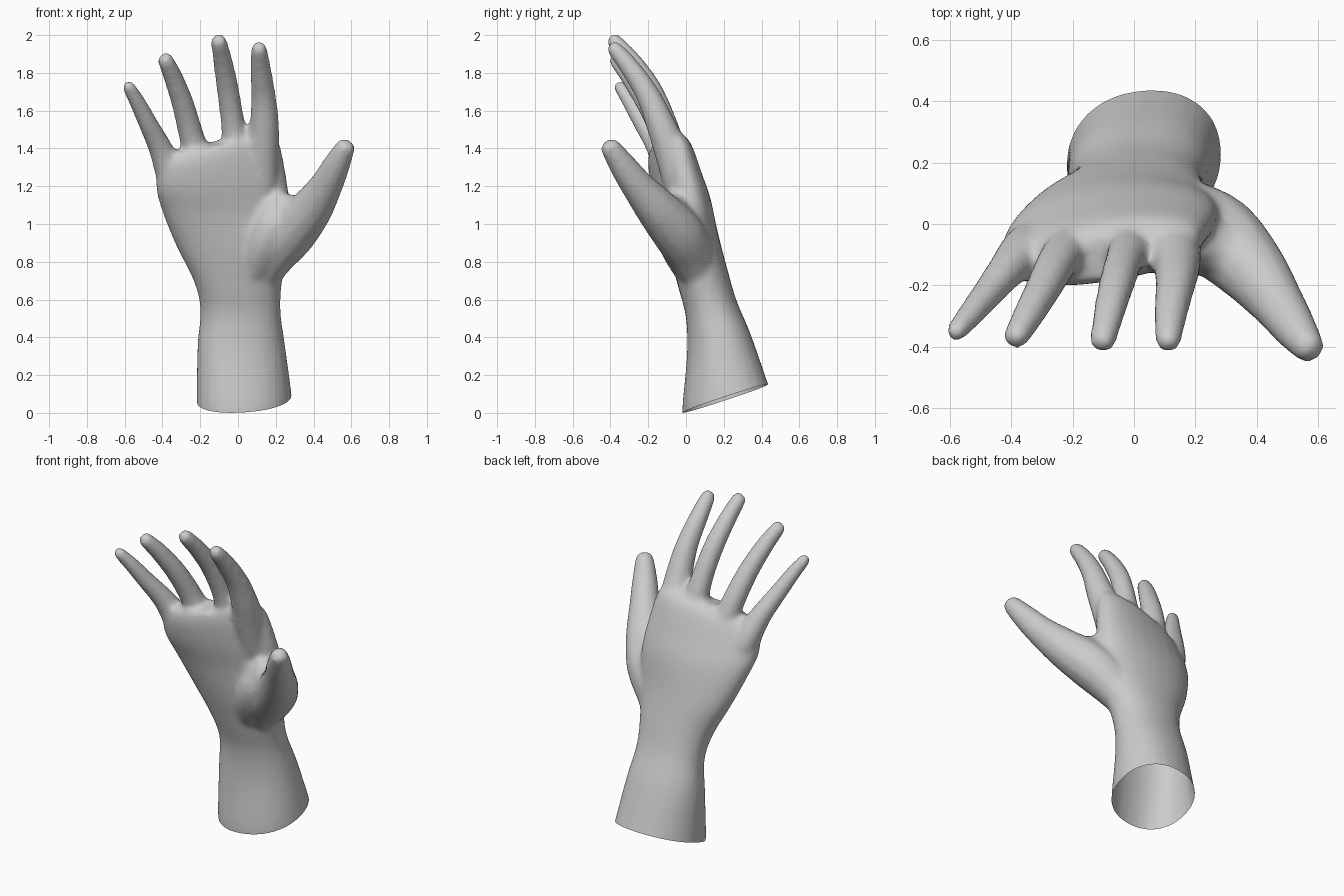
import bpy, bmesh, math
from mathutils import Vector

cube = bpy.data.objects.get("Cube")
if cube:
    bpy.data.objects.remove(cube)

skin = bpy.data.materials.new("grey_skin")
skin.use_nodes = True
GREY = (0.6, 0.6, 0.6, 1)
skin.diffuse_color = GREY
skin.node_tree.nodes["Principled BSDF"].inputs["Base Color"].default_value = GREY


def loft(bm, rings):
    """Closed tube through a list of rings of points."""
    loops = [[bm.verts.new(p) for p in ring] for ring in rings]
    n = len(loops[0])
    for a, b in zip(loops, loops[1:]):
        for i in range(n):
            j = (i + 1) % n
            bm.faces.new((a[i], a[j], b[j], b[i]))
    bm.faces.new(loops[0][::-1])
    bm.faces.new(loops[-1])


def spline(rows, steps=4):
    """Smooth in-between rows (each a list of vectors)."""
    out = []
    last = len(rows) - 1
    for i in range(last):
        quad = (rows[max(i - 1, 0)], rows[i], rows[i + 1], rows[min(i + 2, last)])
        for s in range(steps):
            t = s / steps
            out.append([b + (c - a) * (t / 2) + (a * 2 - b * 5 + c * 4 - d) * (t * t / 2)
                        + (b * 3 - a - c * 3 + d) * (t ** 3 / 2)
                        for a, b, c, d in zip(*quad)])
    return out + [rows[-1]]


def soft(v):
    return math.copysign(abs(v) ** 0.92, v)


def palm_ring(x0, x1, front, back, roll=0.0, yaw=0.0, sides=24):
    """Tilted oval between two side-profile points (y, z)."""
    cx, a = (x0 + x1) / 2, (x1 - x0) / 2
    mid = (Vector(front) + Vector(back)) / 2
    half = (Vector(back) - Vector(front)) / 2
    pts = []
    for k in range(sides):
        t = k * math.tau / sides
        dx, d = a * soft(math.cos(t)), soft(math.sin(t))
        pts.append(Vector((cx + dx, mid.x + d * half.x + yaw * dx,
                           mid.y + d * half.y + roll * dx)))
    return pts


def finger(bm, path, sides=12):
    """Round tapering tube with a blunt rounded tip."""
    rows = spline([[Vector(p[:3]), Vector((p[3], 0, 0))] for p in path], 3)
    pts = [row[0] for row in rows]
    radii = [row[1].x for row in rows]
    tip, r = pts[-1], radii[-1]
    end = (tip - pts[-2]).normalized()
    for step, scale in ((0.6, 0.88), (1.0, 0.55)):
        pts.append(tip + end * r * step)
        radii.append(r * scale)
    rings = []
    for i, p in enumerate(pts):
        axis = (pts[min(i + 1, len(pts) - 1)] - pts[max(i - 1, 0)]).normalized()
        u = Vector((0, 1, 0)).cross(axis).normalized()
        v = axis.cross(u)
        rings.append([p + radii[i] * (u * math.cos(k * math.tau / sides) +
                                      v * math.sin(k * math.tau / sides))
                      for k in range(sides)])
    loft(bm, rings)


bm = bmesh.new()

# Forearm, wrist and palm; the lowest ring is spare length, trimmed later
rim = palm_ring(-0.22, 0.285, (-0.02, 0.0), (0.435, 0.15), 0.05, 0.08)
spare = [p + Vector((0, 0.03, -0.08)) for p in rim]
loft(bm, spline([
    spare, rim,
    palm_ring(-0.215, 0.25, (0.005, 0.30), (0.345, 0.41), 0, 0.05),
    palm_ring(-0.20, 0.225, (0.0, 0.50), (0.27, 0.59)),
    palm_ring(-0.235, 0.235, (-0.04, 0.66), (0.225, 0.74)),
    palm_ring(-0.33, 0.27, (-0.09, 0.85), (0.175, 0.93)),
    palm_ring(-0.405, 0.275, (-0.13, 1.05), (0.13, 1.12), 0.03, 0.08),
    palm_ring(-0.435, 0.255, (-0.17, 1.20), (0.075, 1.26), 0.10, 0.12),
    palm_ring(-0.415, 0.22, (-0.19, 1.34), (0.015, 1.40), 0.19, 0.14),
    palm_ring(-0.35, 0.18, (-0.18, 1.42), (-0.04, 1.45), 0.21, 0.14),
]))

# Fingers and thumb: x, y, z, radius
index = [(.13, -.03, 1.2, .085), (.13, -.085, 1.4, .09), (.14, -.135, 1.53, .079),
         (.135, -.2, 1.68, .066), (.12, -.29, 1.82, .056), (.112, -.372, 1.92, .045)]
middle = [(0, -.04, 1.25, .07), (-.01, -.075, 1.4, .074), (-.03, -.115, 1.55, .064),
          (-.055, -.19, 1.72, .06), (-.08, -.285, 1.86, .053), (-.1, -.372, 1.96, .045)]
ring = [(-.17, -.05, 1.2, .07), (-.21, -.08, 1.34, .075), (-.25, -.125, 1.48, .067),
        (-.29, -.2, 1.63, .061), (-.34, -.29, 1.77, .053), (-.38, -.36, 1.86, .045)]
little = [(-.3, -.05, 1.1, .07), (-.35, -.085, 1.25, .083), (-.41, -.145, 1.4, .065),
          (-.475, -.225, 1.53, .053), (-.53, -.292, 1.64, .045), (-.575, -.345, 1.72, .037)]
thumb = [(.1, .09, .68, .09), (.175, .03, .82, .12), (.275, -.04, .95, .138),
         (.38, -.145, 1.07, .118), (.465, -.255, 1.2, .09), (.52, -.335, 1.31, .074),
         (.56, -.39, 1.39, .058)]
# Thumb muscle and the web of skin beside it
thumb_muscle = [(.08, .02, .74, .08), (.13, -.03, .88, .11), (.19, -.06, 1.0, .11),
                (.22, -.06, 1.1, .07)]
thumb_web = [(.12, -.01, 1.06, .1), (.22, -.05, 1.07, .095), (.32, -.1, 1.07, .08)]
for path in (index, middle, ring, little, thumb, thumb_muscle, thumb_web):
    finger(bm, path)

bmesh.ops.recalc_face_normals(bm, faces=bm.faces[:])
mesh = bpy.data.meshes.new("hand")
bm.to_mesh(mesh)
bm.free()
hand = bpy.data.objects.new("hand", mesh)
bpy.context.collection.objects.link(hand)

# Fuse the parts into one skin and soften the joins
fuse = hand.modifiers.new("fuse", 'REMESH')
fuse.mode = 'VOXEL'
fuse.voxel_size = 0.014
relax = hand.modifiers.new("relax", 'SMOOTH')
relax.factor = 0.5
relax.iterations = 14
graph = bpy.context.evaluated_depsgraph_get()
skin_mesh = bpy.data.meshes.new_from_object(hand.evaluated_get(graph))
hand.modifiers.clear()
hand.data = skin_mesh

# Trim the forearm to an open slanted end
bm = bmesh.new()
bm.from_mesh(skin_mesh)
bmesh.ops.bisect_plane(bm, geom=bm.verts[:] + bm.edges[:] + bm.faces[:],
                       plane_co=(0.035, 0.21, 0.077), plane_no=(-0.04, -0.326, 1),
                       clear_inner=True)
for f in bm.faces:
    f.smooth = True
bm.to_mesh(skin_mesh)
bm.free()
skin_mesh.materials.clear()
skin_mesh.materials.append(skin)
